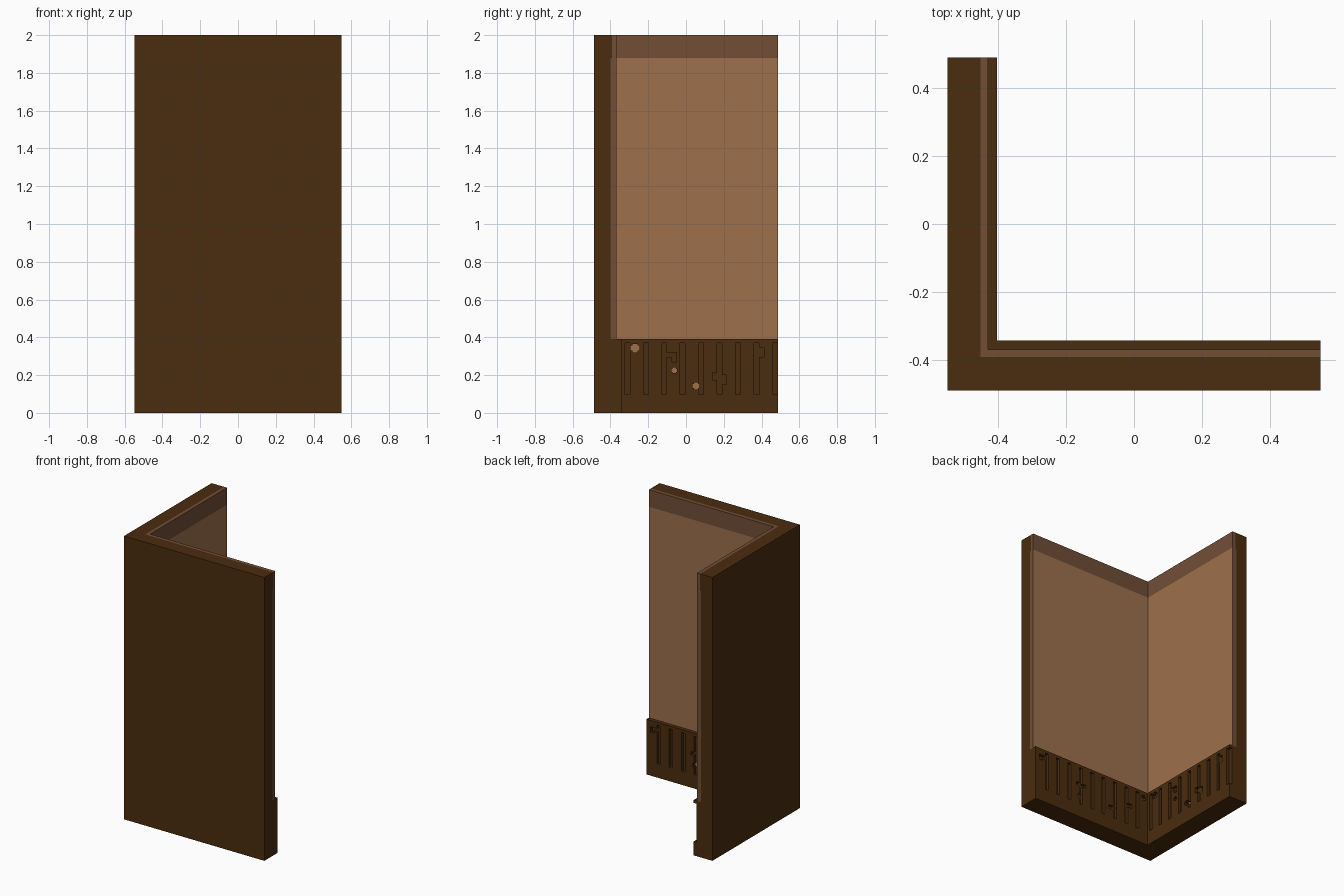
import bpy, bmesh

if "Cube" in bpy.data.objects:
    bpy.data.objects.remove(bpy.data.objects["Cube"], do_unlink=True)

X, Y = 0.548, 0.488              # half extents of the corner
PLINTH_TOP, BAND_BOTTOM, TOP = 0.39, 1.88, 2.0
SLOT_FLOOR, HOLE_FLOOR, PLINTH_FACE = 0.126, 0.12, 0.146   # depths from the outer faces


def material(name, colour):
    mat = bpy.data.materials.new(name)
    mat.use_nodes = True
    mat.diffuse_color = (*colour, 1)
    mat.node_tree.nodes["Principled BSDF"].inputs["Base Color"].default_value = (*colour, 1)
    return mat


DARK = material("dark wood", (0.069, 0.025, 0.0045))
TRIM = material("brown trim", (0.168, 0.077, 0.037))
PANEL = material("tan panel", (0.342, 0.162, 0.072))


def to_object(name, bm, mats):
    bmesh.ops.recalc_face_normals(bm, faces=bm.faces)
    mesh = bpy.data.meshes.new(name)
    bm.to_mesh(mesh)
    bm.free()
    for m in mats:
        mesh.materials.append(m)
    obj = bpy.data.objects.new(name, mesh)
    bpy.context.collection.objects.link(obj)
    return obj


def corner_layer(name, t0, t1, z0, z1, mats):
    """L-shaped layer lying between depths t0 and t1 from the outer faces."""
    bm = bmesh.new()
    plan = [(-X + t0, -Y + t0), (X, -Y + t0), (X, -Y + t1),
            (-X + t1, -Y + t1), (-X + t1, Y), (-X + t0, Y)]
    face = bm.faces.new([bm.verts.new((x, y, z0)) for x, y in plan])
    up = bmesh.ops.extrude_face_region(bm, geom=[face])["geom"]
    bmesh.ops.translate(bm, vec=(0, 0, z1 - z0),
                        verts=[v for v in up if isinstance(v, bmesh.types.BMVert)])
    return to_object(name, bm, mats)


def paint_inner(obj, depth, index):
    """Colour the faces that look into the corner at the given depth."""
    for p in obj.data.polygons:
        on_side = p.normal.x > 0.9 and abs(p.center.x + X - depth) < 0.001
        on_front = p.normal.y > 0.9 and abs(p.center.y + Y - depth) < 0.001
        if on_side or on_front:
            p.material_index = index


# Wall core, panel and top band
corner_layer("wall_core", 0, 0.088, PLINTH_TOP, BAND_BOTTOM, [DARK])
corner_layer("wall_core_top", 0, 0.097, BAND_BOTTOM, TOP, [DARK])
corner_layer("top_band", 0.097, 0.12, BAND_BOTTOM, TOP, [TRIM])
panel = corner_layer("wall_panel", 0.088, 0.12, PLINTH_TOP, BAND_BOTTOM, [TRIM, PANEL])
paint_inner(panel, 0.12, 1)

# Plinth with carved slots
plinth = corner_layer("plinth", 0, PLINTH_FACE, 0, PLINTH_TOP, [DARK, PANEL])
cut = bmesh.new()


def carve(wall, u0, u1, z0, z1, floor=SLOT_FLOOR):
    """Box cutter on the side wall (u is y) or the front wall (u is x)."""
    top = PLINTH_FACE + 0.01
    if wall == "side":
        lo, hi = (-X + floor, u0, z0), (-X + top, u1, z1)
    else:
        lo, hi = (u0, -Y + floor, z0), (u1, -Y + top, z1)
    for v in bmesh.ops.create_cube(cut, size=1)["verts"]:
        v.co = [(a + b) / 2 + c * (b - a) for a, b, c in zip(lo, hi, v.co)]


# Evenly spaced upright slots, the last side slot open at the wall end
for i in range(9):
    y = -0.31 + 0.0975 * i
    carve("side", y - 0.013, Y + 0.02 if i == 8 else y + 0.013, 0.098, 0.37)
    x = 0.454 - 0.0965 * i
    carve("front", x - 0.013, x + 0.013, 0.098, 0.37)

# Sideways breaks in the slots
for wall, u0, u1, z0, z1 in [
        ("side", -0.11, -0.05, 0.295, 0.32), ("side", -0.075, -0.05, 0.27, 0.31),
        ("side", 0.14, 0.19, 0.175, 0.215), ("side", 0.17, 0.215, 0.15, 0.2),
        ("side", 0.37, 0.413, 0.295, 0.345),
        ("front", 0.45, 0.515, 0.32, 0.345), ("front", 0.49, 0.515, 0.305, 0.335),
        ("front", 0.12, 0.2, 0.23, 0.255), ("front", -0.14, -0.075, 0.155, 0.185),
        ("front", -0.27, -0.22, 0.225, 0.255)]:
    carve(wall, u0, u1, z0, z1)

# Worn spots that show the panel colour
for wall, u, z, size in [("side", -0.27, 0.343, 0.046), ("side", -0.062, 0.225, 0.03),
                         ("side", 0.052, 0.143, 0.036), ("front", 0.17, 0.16, 0.036),
                         ("front", -0.37, 0.343, 0.036)]:
    a, b = size / 2, size / 3.5
    carve(wall, u - a, u + a, z - b, z + b, HOLE_FLOOR)
    carve(wall, u - b, u + b, z - a, z + a, HOLE_FLOOR)

cutter = to_object("slot_cutter", cut, [DARK])
cutter.hide_render = True
mod = plinth.modifiers.new("slots", "BOOLEAN")
mod.operation, mod.solver, mod.object, mod.use_self = "DIFFERENCE", "EXACT", cutter, True
bpy.context.view_layer.update()
carved = bpy.data.meshes.new_from_object(
    plinth.evaluated_get(bpy.context.evaluated_depsgraph_get()))
plinth.modifiers.clear()
plinth.data = carved
bpy.data.objects.remove(cutter, do_unlink=True)
paint_inner(plinth, HOLE_FLOOR, 1)
